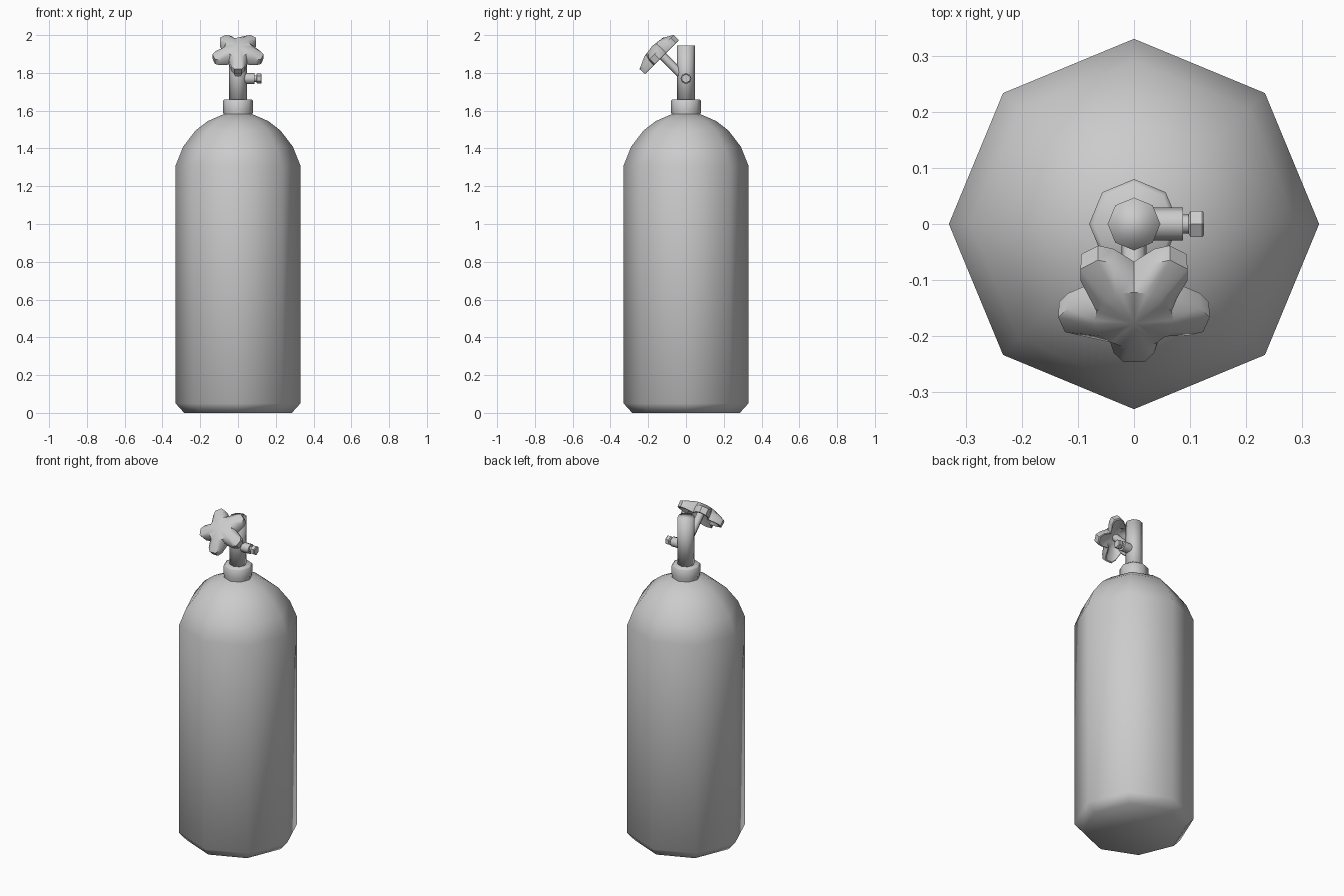
import bpy, bmesh, math
from mathutils import Matrix, Vector

if "Cube" in bpy.data.objects:
    bpy.data.objects.remove(bpy.data.objects["Cube"])


def finish(name, bm, mat, angle):
    bmesh.ops.recalc_face_normals(bm, faces=bm.faces)
    me = bpy.data.meshes.new(name)
    bm.to_mesh(me)
    bm.free()
    me.transform(mat)
    ob = bpy.data.objects.new(name, me)
    bpy.context.collection.objects.link(ob)
    bpy.ops.object.select_all(action='DESELECT')
    ob.select_set(True)
    bpy.context.view_layer.objects.active = ob
    bpy.ops.object.shade_smooth_by_angle(angle=math.radians(angle))
    return ob


def bridge(bm, rings):
    for a, b in zip(rings, rings[1:]):
        n = len(a)
        for i in range(n):
            j = (i + 1) % n
            bm.faces.new((a[i], a[j], b[j], b[i]))


def lathe(name, profile, sides=8, mat=Matrix(), angle=60):
    """Closed turned part from (radius, height) points."""
    bm = bmesh.new()
    rings = [[bm.verts.new((r * math.cos(2 * math.pi * i / sides),
                            r * math.sin(2 * math.pi * i / sides), z))
              for i in range(sides)] for r, z in profile]
    bridge(bm, rings)
    bm.faces.new(rings[0])
    bm.faces.new(rings[-1])
    return finish(name, bm, mat, angle)


# Tank body, collar and valve stem
lathe("tank_body", [(0.285, 0), (0.33, 0.05), (0.33, 1.31), (0.29, 1.41),
                    (0.225, 1.495), (0.16, 1.545), (0.075, 1.582)])
lathe("neck_collar", [(0.074, 1.56), (0.08, 1.60), (0.08, 1.652), (0.072, 1.66)])
lathe("valve_stem", [(0.047, 1.64), (0.047, 1.945)], angle=100)

# Side outlet with its nut, pointing to +x
side = Matrix.Translation((0, 0, 1.77)) @ Matrix.Rotation(math.pi / 2, 4, 'Y')
lathe("side_outlet", [(0.029, 0.02), (0.029, 0.087)], 8, side)
lathe("outlet_neck", [(0.017, 0.08), (0.017, 0.105)], 8, side)
lathe("outlet_nut", [(0.02, 0.097), (0.027, 0.101), (0.027, 0.121), (0.023, 0.125)],
      6, side, 30)

# Handwheel shaft, tilted 45 degrees up and to the front
tilt = Matrix.Translation((0, 0, 1.766)) @ Matrix.Rotation(math.pi / 4, 4, 'X')
lathe("wheel_shaft", [(0.022, 0.0), (0.022, 0.235)], 8, tilt)

# Five-lobed handwheel with domed front and hollow back
outline = [(-36, 0.08), (-18, 0.118), (-8, 0.137), (8, 0.137), (18, 0.118)]
bm = bmesh.new()


def wheel_ring(t, scale=1.0, radius=None):
    ring = []
    for k in range(5):
        for a, r in outline:
            ang = math.radians(-90 + 72 * k + a)
            rr = radius if radius else r * scale
            ring.append(bm.verts.new((rr * math.cos(ang), rr * math.sin(ang), t)))
    return ring


rings = [wheel_ring(0.222, radius=0.03), wheel_ring(0.212, radius=0.06),
         wheel_ring(0.172, 0.93), wheel_ring(0.174, 0.99),
         wheel_ring(0.212), wheel_ring(0.242, radius=0.07)]
bridge(bm, rings)
for ring, t in ((rings[0], 0.222), (rings[-1], 0.251)):
    c = bm.verts.new((0, 0, t))
    for i in range(len(ring)):
        bm.faces.new((ring[i], ring[(i + 1) % len(ring)], c))
finish("handwheel", bm, tilt, 40)
